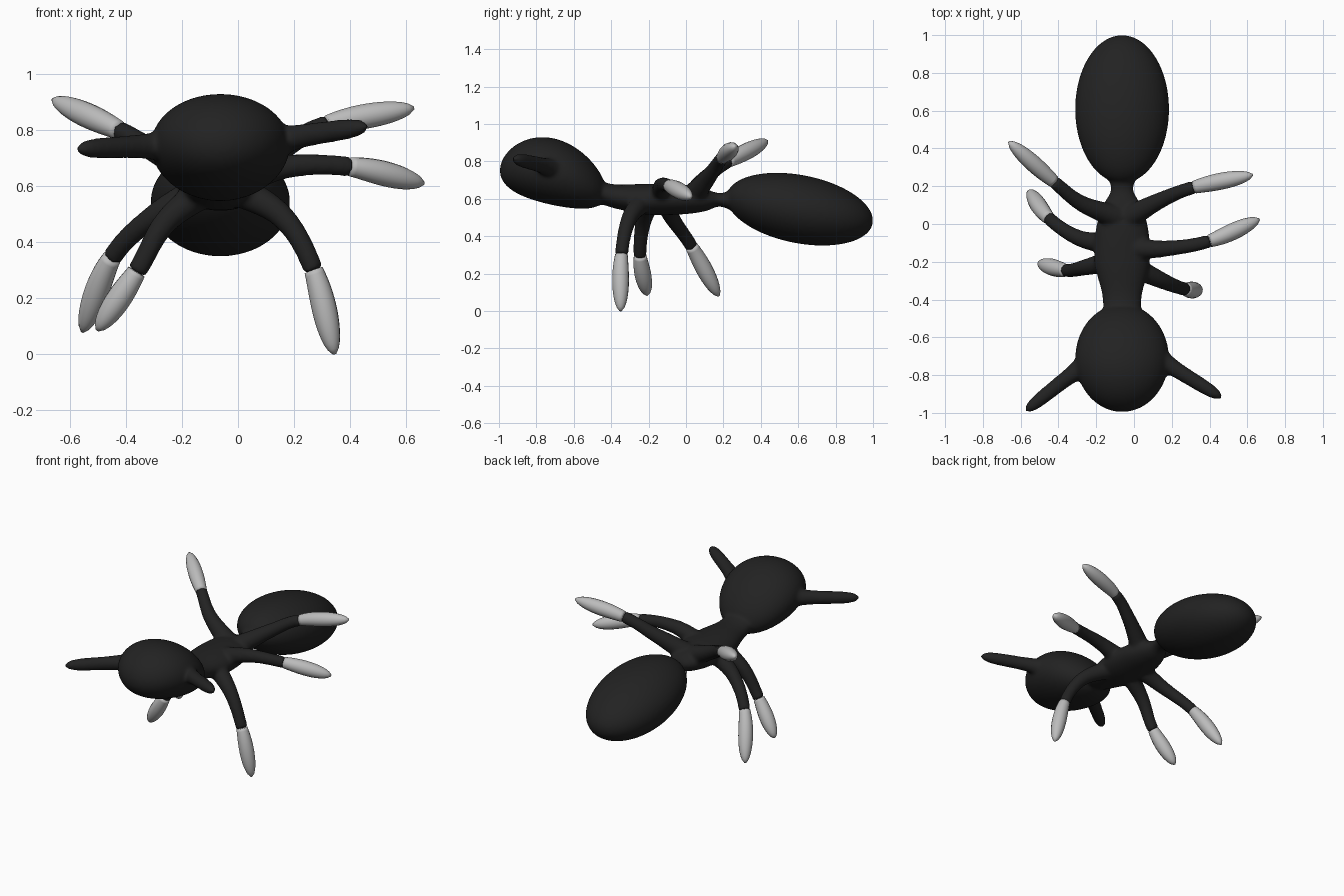
import bpy, bmesh, math
from mathutils import Vector

if "Cube" in bpy.data.objects:
    bpy.data.objects.remove(bpy.data.objects["Cube"])

CX = -0.063  # body centre line


def material(name, value):
    m = bpy.data.materials.new(name)
    m.diffuse_color = (value, value, value, 1)
    m.use_nodes = True
    m.node_tree.nodes["Principled BSDF"].inputs["Base Color"].default_value = m.diffuse_color
    return m


BLACK = material("matte black", 0.016)
GREY = material("light grey", 0.5)


def resample(points, steps):
    """Catmull-Rom interpolation of equal-length tuples."""
    p = [Vector(q) for q in points]
    p = [p[0] * 2 - p[1]] + p + [p[-1] * 2 - p[-2]]
    out = []
    for i in range(1, len(p) - 2):
        a, b, c, d = p[i - 1:i + 3]
        for s in range(steps):
            t = s / steps
            out.append(0.5 * (2 * b + (c - a) * t + (2 * a - 5 * b + 4 * c - d) * t * t
                              + (3 * b - a - 3 * c + d) * t ** 3))
    return out + [p[-2]]


def skin_rings(bm, rings):
    """Bridge rings of points into a closed skin."""
    rings = [[bm.verts.new(v) for v in r] for r in rings]
    n = len(rings[0])
    for a, b in zip(rings, rings[1:]):
        for i in range(n):
            j = (i + 1) % n
            bm.faces.new((a[i], a[j], b[j], b[i]))
    bm.faces.new(rings[0][::-1])
    bm.faces.new(rings[-1])


def add_limb(bm, path, radius, sides=16):
    """Round tube along a path; radius is a function of the fraction along it."""
    last = len(path) - 1
    rings = []
    for i, p in enumerate(path):
        d = (path[min(i + 1, last)] - path[max(i - 1, 0)]).normalized()
        u = d.cross(Vector((0.3, 1, 0.2))).normalized()
        w = d.cross(u)
        r = max(radius(i / last), 0.006)
        rings.append([p + r * (math.cos(a) * u + math.sin(a) * w)
                      for a in (k * math.tau / sides for k in range(sides))])
    skin_rings(bm, rings)


def add_body(bm, stations, sides=40):
    """Oval sections (y, centre z, half width, half height) along the body."""
    skin_rings(bm, [[(CX + rx * math.cos(a), y, zc + rz * math.sin(a))
                     for a in (k * math.tau / sides for k in range(sides))]
                    for y, zc, rx, rz in stations])


def egg(yc, half, rx, rz, centre):
    """Stations of an ellipsoid whose axis follows centre(y)."""
    out = []
    for i in range(33):
        a = 0.06 + (math.pi - 0.12) * i / 32
        y = yc - half * math.cos(a)
        out.append((y, centre(y), rx * math.sin(a), rz * math.sin(a)))
    return out


def finish(bm, name, mat):
    bmesh.ops.recalc_face_normals(bm, faces=bm.faces)
    me = bpy.data.meshes.new(name)
    bm.to_mesh(me)
    bm.free()
    me.materials.append(mat)
    me.shade_smooth()
    ob = bpy.data.objects.new(name, me)
    bpy.context.collection.objects.link(ob)
    return ob


# Limb thickness rules
def upper_radius(t):
    return 0.036 + 0.028 * (1 - t) ** 2


def lower_radius(t):
    return (0.034 + 0.011 * math.sin(math.pi * t)) * math.sqrt(1 - t ** 6)


def antenna_radius(t):
    return (0.033 + 0.045 * (1 - t) ** 3 + 0.008 * t) * math.sqrt(1 - t ** 10)


# Legs: root, knee, colour joint, tip
LEGS = {
    "front_right": [(-.02, -.22, .60), (.16, -.305, .49), (.27, -.345, .30), (.345, -.35, .0)],
    "middle_right": [(-.02, -.13, .61), (.17, -.13, .67), (.40, -.09, .67), (.664, .025, .61)],
    "back_right": [(-.02, .04, .62), (.15, .13, .73), (.32, .195, .82), (.628, .26, .88)],
    "front_left": [(-.10, -.19, .60), (-.26, -.23, .47), (-.362, -.245, .295), (-.503, -.208, .085)],
    "middle_left": [(-.10, -.11, .60), (-.29, -.075, .50), (-.45, .03, .345), (-.556, .175, .08)],
    "back_left": [(-.10, .04, .62), (-.28, .11, .715), (-.425, .225, .80), (-.662, .435, .91)],
}
ANTENNAE = [
    [(-.22, -.72, .745), (-.36, -.82, .742), (-.575, -.99, .733)],
    [(.10, -.69, .75), (.23, -.775, .78), (.465, -.92, .815)],
]
THORAX = [(-.45, .63, .10, .06), (-.36, .61, .108, .066), (-.2, .598, .147, .083),
          (-.02, .597, .138, .08), (.1, .593, .1, .06), (.18, .595, .06, .036),
          (.26, .59, .08, .06)]

# Head, thorax, abdomen, antennae and upper legs fused into one smooth skin
bm = bmesh.new()
add_body(bm, egg(-0.71, 0.285, 0.248, 0.179,
                 lambda y: 0.743 - 0.22 * (y + 0.7) - 0.65 * (y + 0.7) ** 2))
add_body(bm, resample(THORAX, 5))
add_body(bm, egg(0.608, 0.392, 0.249, 0.185, lambda y: 0.546 - 0.155 * (y - 0.6)))
for points in ANTENNAE:
    add_limb(bm, resample(points, 12), antenna_radius)

STEPS = 16
for name, points in LEGS.items():
    path = resample(points, STEPS)
    add_limb(bm, path[:2 * STEPS + 1], upper_radius)
    # Pale lower leg, starting just inside the joint
    lower = bmesh.new()
    add_limb(lower, path[2 * STEPS:], lower_radius)
    finish(lower, name + "_lower_leg", GREY)

body = finish(bm, "body_and_upper_legs", BLACK)
fuse = body.modifiers.new("fuse", 'REMESH')
fuse.mode = 'VOXEL'
fuse.voxel_size = 0.011
fuse.use_smooth_shade = True
soften = body.modifiers.new("soften", 'SMOOTH')
soften.factor = 0.5
soften.iterations = 6
